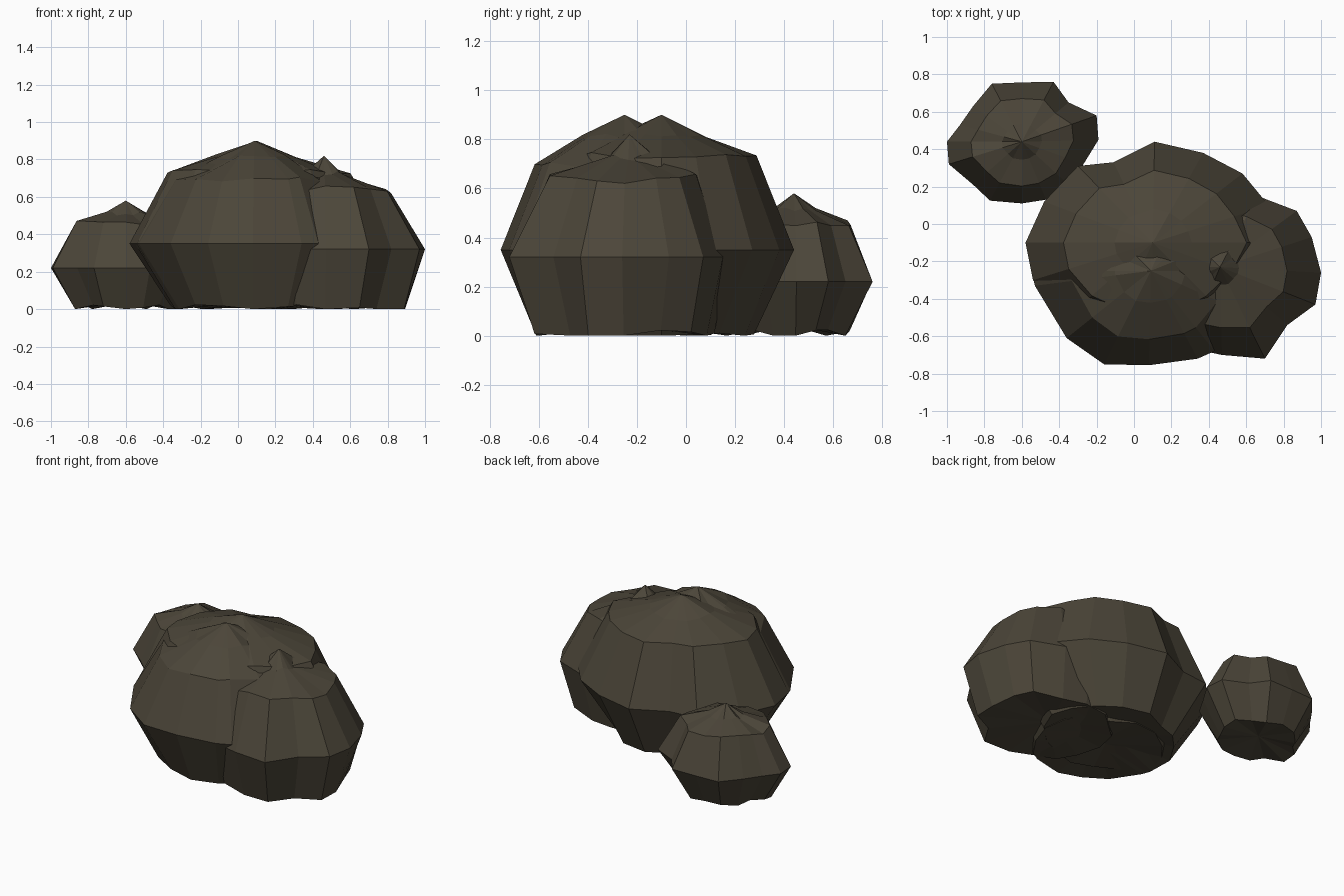
import bpy, bmesh, math, random

if "Cube" in bpy.data.objects:
    bpy.data.objects.remove(bpy.data.objects["Cube"])

random.seed(4)

stone = bpy.data.materials.new("dark brown stone")
stone.diffuse_color = (0.072, 0.061, 0.041, 1)
stone.use_nodes = True
stone.node_tree.nodes["Principled BSDF"].inputs["Base Color"].default_value = stone.diffuse_color


def boulder(name, centre, outline, mid_z, upper_z, inner_z, top_z,
            base_ratio, upper_ratio, inner_ratio, jitter, roundness=0.3):
    """Faceted boulder: base, waist, shoulder and crown rings closed by two fans."""
    bm = bmesh.new()
    n = len(outline)
    cx, cy = centre
    polar = [(math.hypot(x - cx, y - cy), math.atan2(y - cy, x - cx)) for x, y in outline]
    mean = sum(r for r, a in polar) / n

    def ring(ratio, low, high, blend, ragged=0.0):
        verts = []
        for r, a in polar:
            rr = ratio * (r * (1 - blend) + mean * blend)
            rr *= 1 + random.uniform(-ragged, ragged)
            verts.append(bm.verts.new((cx + rr * math.cos(a), cy + rr * math.sin(a),
                                       random.uniform(low, high))))
        return verts

    rings = [ring(base_ratio, 0.0, 0.025, 0.15, 0.05),
             ring(1.0, mid_z, mid_z, 0.0),
             ring(upper_ratio, upper_z - jitter, upper_z + jitter, roundness),
             ring(inner_ratio, inner_z - jitter, inner_z + jitter, 0.5)]
    for v in rings[0][::3]:
        v.co.z = 0.0
    for low, high in zip(rings, rings[1:]):
        for i in range(n):
            j = (i + 1) % n
            bm.faces.new((low[i], low[j], high[j], high[i]))

    # Pointed crown and slightly hollow underside
    tip = bm.verts.new((cx, cy, top_z))
    under = bm.verts.new((cx, cy, 0.04))
    for i in range(n):
        j = (i + 1) % n
        bm.faces.new((rings[-1][i], rings[-1][j], tip))
        bm.faces.new((rings[0][j], rings[0][i], under))
    bmesh.ops.recalc_face_normals(bm, faces=bm.faces)

    mesh = bpy.data.meshes.new(name)
    bm.to_mesh(mesh)
    bm.free()
    mesh.materials.append(stone)
    obj = bpy.data.objects.new(name, mesh)
    bpy.context.collection.objects.link(obj)
    return obj


# Waist outlines run anticlockwise from the +x side
boulder("back_boulder", (0.10, -0.10),
        [(.82, -.10), (.72, .10), (.58, .27), (.37, .38), (.11, .44), (-.11, .33),
         (-.30, .31), (-.48, .12), (-.58, -.10), (-.54, -.30), (-.36, -.50), (-.13, -.60),
         (.10, -.62), (.30, -.60), (.50, -.50), (.70, -.32)],
        0.35, 0.735, 0.82, 0.90, 0.67, 0.71, 0.32, 0.012, 0.1)

boulder("front_boulder", (0.09, -0.25),
        [(.70, -.25), (.64, -.03), (.50, .12), (.30, .22), (.09, .27), (-.13, .26),
         (-.31, .15), (-.46, -.02), (-.55, -.25), (-.53, -.33), (-.36, -.61), (-.16, -.75),
         (.08, -.755), (.34, -.72), (.43, -.68), (.60, -.48)],
        0.35, 0.695, 0.81, 0.90, 0.68, 0.70, 0.32, 0.015)

boulder("right_boulder", (0.46, -0.23),
        [(1.0, -.26), (.95, -.07), (.87, .07), (.66, .15), (.47, .17), (.28, .16),
         (.14, .07), (.05, -.05), (.01, -.23), (.06, -.40), (.14, -.55), (.28, -.66),
         (.47, -.70), (.70, -.72), (.82, -.54), (.97, -.43)],
        0.32, 0.64, 0.73, 0.82, 0.82, 0.69, 0.20, 0.02)

boulder("small_boulder", (-0.60, 0.44),
        [(-.19, .45), (-.20, .58), (-.35, .65), (-.43, .76), (-.60, .757), (-.76, .75),
         (-.86, .63), (-.93, .53), (-1.0, .44), (-.99, .32), (-.86, .21), (-.77, .125),
         (-.60, .11), (-.47, .13), (-.34, .20), (-.27, .32)],
        0.22, 0.46, 0.51, 0.58, 0.68, 0.70, 0.28, 0.012)
